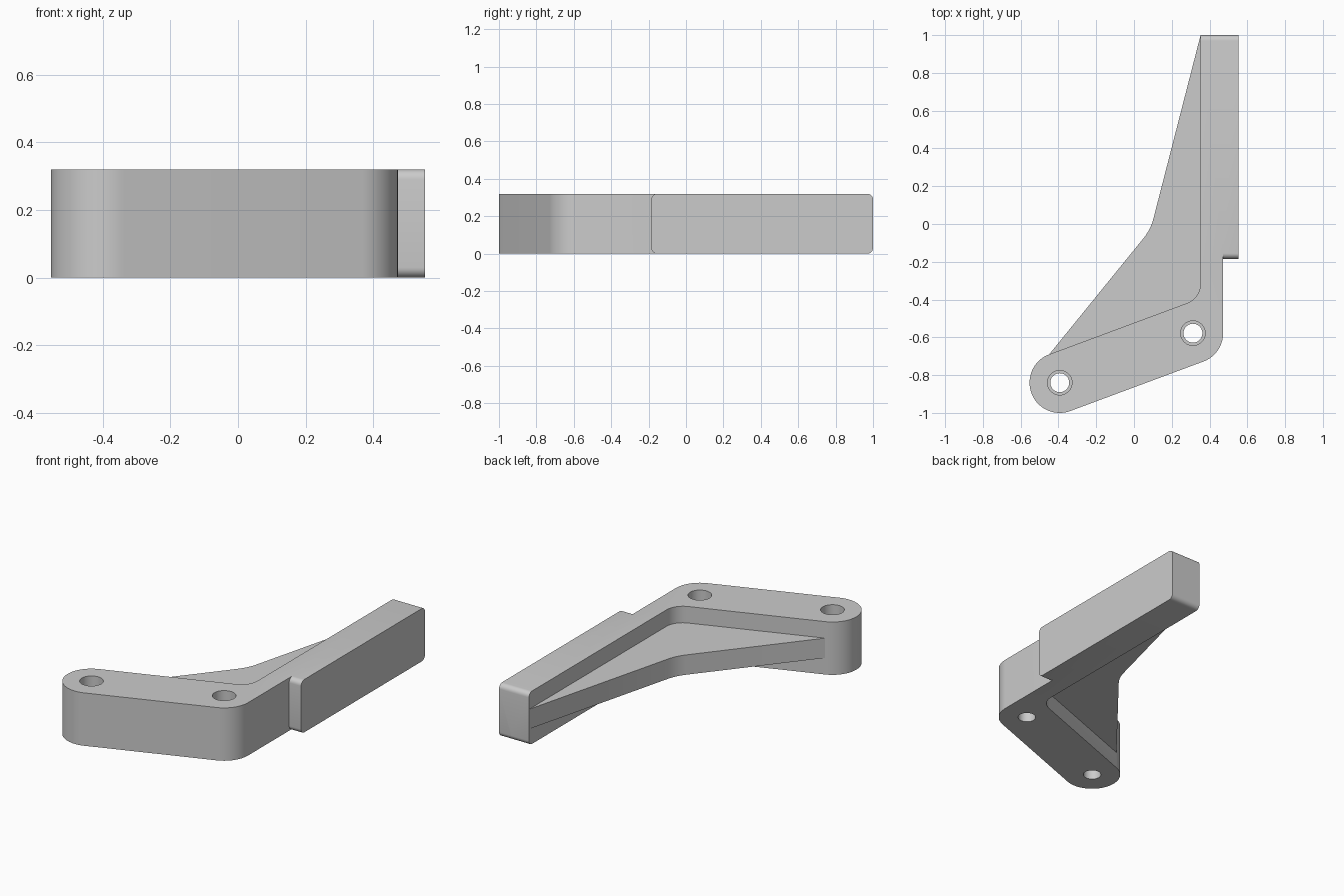
import bpy, bmesh, math
from mathutils import Vector

cube = bpy.data.objects.get("Cube")
if cube:
    bpy.data.objects.remove(cube)

HEIGHT = 0.32
RADIUS = 0.16
EDGE = 0.03

grey = bpy.data.materials.new("plain grey")
grey.use_nodes = True
grey.diffuse_color = (0.6, 0.6, 0.6, 1)
grey.node_tree.nodes["Principled BSDF"].inputs["Base Color"].default_value = (0.6, 0.6, 0.6, 1)


def rounded_outline(corners):
    """Replace each (point, radius) corner by an arc tangent to both sides."""
    points = []
    for i, (p, r) in enumerate(corners):
        if r == 0:
            points.append(p)
            continue
        a = (corners[i - 1][0] - p).normalized()
        b = (corners[(i + 1) % len(corners)][0] - p).normalized()
        half = a.angle(b) / 2
        centre = p + (a + b).normalized() * r / math.sin(half)
        start = p + a * r / math.tan(half) - centre
        end = p + b * r / math.tan(half) - centre
        sweep = start.angle_signed(end)
        steps = max(6, round(abs(sweep) / math.radians(5)))
        for k in range(steps + 1):
            t = -sweep * k / steps
            c, s = math.cos(t), math.sin(t)
            points.append(centre + Vector((c * start.x - s * start.y, s * start.x + c * start.y)))
    return points


def extrude(name, points, z0, z1, rounded=lambda edge: False):
    """Prism from an outline, with chosen edges rounded."""
    bm = bmesh.new()
    face = bm.faces.new([bm.verts.new((p.x, p.y, z0)) for p in points])
    top = bmesh.ops.extrude_face_region(bm, geom=[face])["geom"]
    bmesh.ops.translate(bm, vec=(0, 0, z1 - z0), verts=[v for v in top if isinstance(v, bmesh.types.BMVert)])
    bmesh.ops.recalc_face_normals(bm, faces=bm.faces)
    edges = [e for e in bm.edges if rounded(e)]
    if edges:
        bmesh.ops.bevel(bm, geom=edges, offset=EDGE, segments=6, profile=0.5, affect="EDGES")
    mesh = bpy.data.meshes.new(name)
    bm.to_mesh(mesh)
    bm.free()
    mesh.materials.append(grey)
    obj = bpy.data.objects.new(name, mesh)
    bpy.context.collection.objects.link(obj)
    return obj


def combine(obj, other, operation):
    """Apply a boolean and drop the second object."""
    bpy.context.view_layer.objects.active = obj
    mod = obj.modifiers.new(operation, "BOOLEAN")
    mod.operation = operation
    mod.solver = "EXACT"
    mod.object = other
    bpy.ops.object.modifier_apply(modifier=mod.name)
    bpy.data.objects.remove(other)


def along_x(edge):
    a, b = (v.co for v in edge.verts)
    return abs(a.y - b.y) < 1e-4 and abs(a.z - b.z) < 1e-4


def circle(centre, r, n=48):
    return [centre + r * Vector((math.cos(t), math.sin(t))) for t in (math.tau * k / n for k in range(n))]


# Layout: two bolt holes, inner and outer side of the upright
V = Vector
hole_a, hole_b = V((-0.393, -0.84)), V((0.312, -0.578))
inner, outer, pad_side = 0.352, 0.472, 0.552
along = (hole_b - hole_a).normalized()
across = V((-along.y, along.x))


def on_line(start, x):
    return start + along * (x - start.x) / along.x


cap_top = hole_a + across * RADIUS
cap_bottom = hole_a - across * RADIUS

# Bent arm
arm = extrude("bracket_arm", rounded_outline([
    (cap_top - along * RADIUS, RADIUS * 0.9999),
    (cap_bottom - along * RADIUS, RADIUS * 0.9999),
    (on_line(cap_bottom, outer), RADIUS),
    (V((outer, 1)), 0),
    (V((inner, 1)), 0),
    (on_line(cap_top, inner), 0.11),
]), 0, HEIGHT, lambda e: along_x(e) and e.verts[0].co.y > 0.99)

# Raised pad on the outer side
pad = extrude("mounting_pad", [V((outer, -0.185)), V((pad_side, -0.185)), V((pad_side, 1)), V((outer, 1))],
              0, HEIGHT, along_x)

# Thin web in the inside of the bend, at mid height
web = extrude("stiffening_web", rounded_outline([
    (cap_top, 0),
    (hole_a + across * 0.1 + along * 0.1, 0),
    (V((0.4, -0.5)), 0),
    (V((0.4, 0.9)), 0),
    (V((inner, 0.998)), 0),
    (V((0.088, -0.029)), 0.27),
]), 0.1, 0.22)

combine(arm, web, "UNION")
combine(arm, pad, "UNION")

# Stepped bolt holes, wider from above
for centre in (hole_a, hole_b):
    for r, bottom in ((0.05, -0.1), (0.065, 0.12)):
        combine(arm, extrude("hole_cutter", circle(centre, r), bottom, HEIGHT + 0.1), "DIFFERENCE")

bpy.ops.object.select_all(action="DESELECT")
arm.select_set(True)
bpy.context.view_layer.objects.active = arm
bpy.ops.object.shade_smooth_by_angle(angle=math.radians(30))
